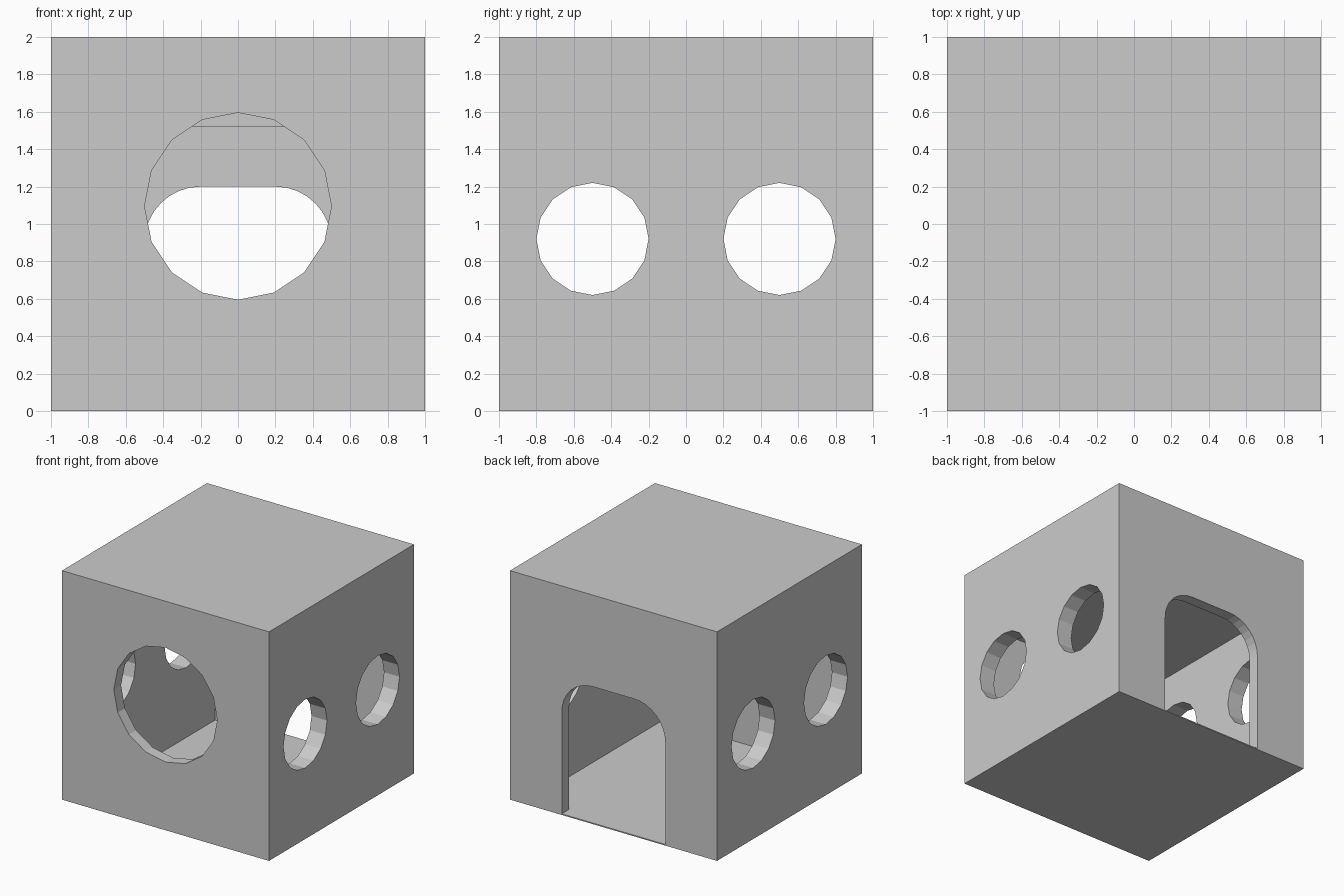
import bpy
import math

if "Cube" in bpy.data.objects:
    bpy.data.objects.remove(bpy.data.objects["Cube"])

FLOOR = 0.01


def box(name, lo, hi):
    size = [b - a for a, b in zip(lo, hi)]
    mid = [(a + b) / 2 for a, b in zip(lo, hi)]
    bpy.ops.mesh.primitive_cube_add(size=1, location=mid)
    ob = bpy.context.object
    ob.name = name
    ob.scale = size
    bpy.ops.object.transform_apply(location=True, rotation=True, scale=True)
    return ob


def round_cutter(name, radius, depth, loc, rot):
    bpy.ops.mesh.primitive_cylinder_add(vertices=16, radius=radius, depth=depth,
                                        location=loc, rotation=rot)
    ob = bpy.context.object
    ob.name = name
    bpy.ops.object.transform_apply(location=True, rotation=True, scale=True)
    return ob


def door_cutter(name, y0, y1):
    # arched profile with rounded upper corners, extruded along y
    steps = 8
    prof = [(-0.5, FLOOR), (0.5, FLOOR)]
    for side in (1, -1):
        for i in range(steps + 1):
            a = math.pi / 2 * (i if side == 1 else steps - i) / steps
            prof.append((side * (0.2 + 0.3 * math.cos(a)), 0.9 + 0.3 * math.sin(a)))
    n = len(prof)
    verts = [(x, y, z) for y in (y0, y1) for x, z in prof]
    faces = [tuple(range(n)), tuple(range(2 * n - 1, n - 1, -1))]
    faces += [(i, i + n, (i + 1) % n + n, (i + 1) % n) for i in range(n)]
    me = bpy.data.meshes.new(name)
    me.from_pydata(verts, [], faces)
    ob = bpy.data.objects.new(name, me)
    bpy.context.collection.objects.link(ob)
    return ob


def cut(target, cutter):
    mod = target.modifiers.new("cut", 'BOOLEAN')
    mod.operation = 'DIFFERENCE'
    mod.solver = 'EXACT'
    mod.object = cutter
    bpy.context.view_layer.objects.active = target
    bpy.ops.object.modifier_apply(modifier=mod.name)
    bpy.data.objects.remove(cutter, do_unlink=True)


# outer house block
house = box("house_shell", (-1, -1, 0), (1, 1, 2))

# hollow room
cut(house, box("room_cutter", (-0.85, -0.9, FLOOR), (0.85, 0.9, 1.52)))

# large round front opening
cut(house, round_cutter("front_cutter", 0.5, 0.4, (0, -1, 1.095), (math.pi / 2, 0, 0)))

# two round windows through both side walls
for y in (-0.5, 0.5):
    cut(house, round_cutter("window_cutter", 0.3, 2.4, (0, y, 0.92), (0, math.pi / 2, 0)))

# rounded doorway at the back
cut(house, door_cutter("door_cutter", 0.7, 1.2))
